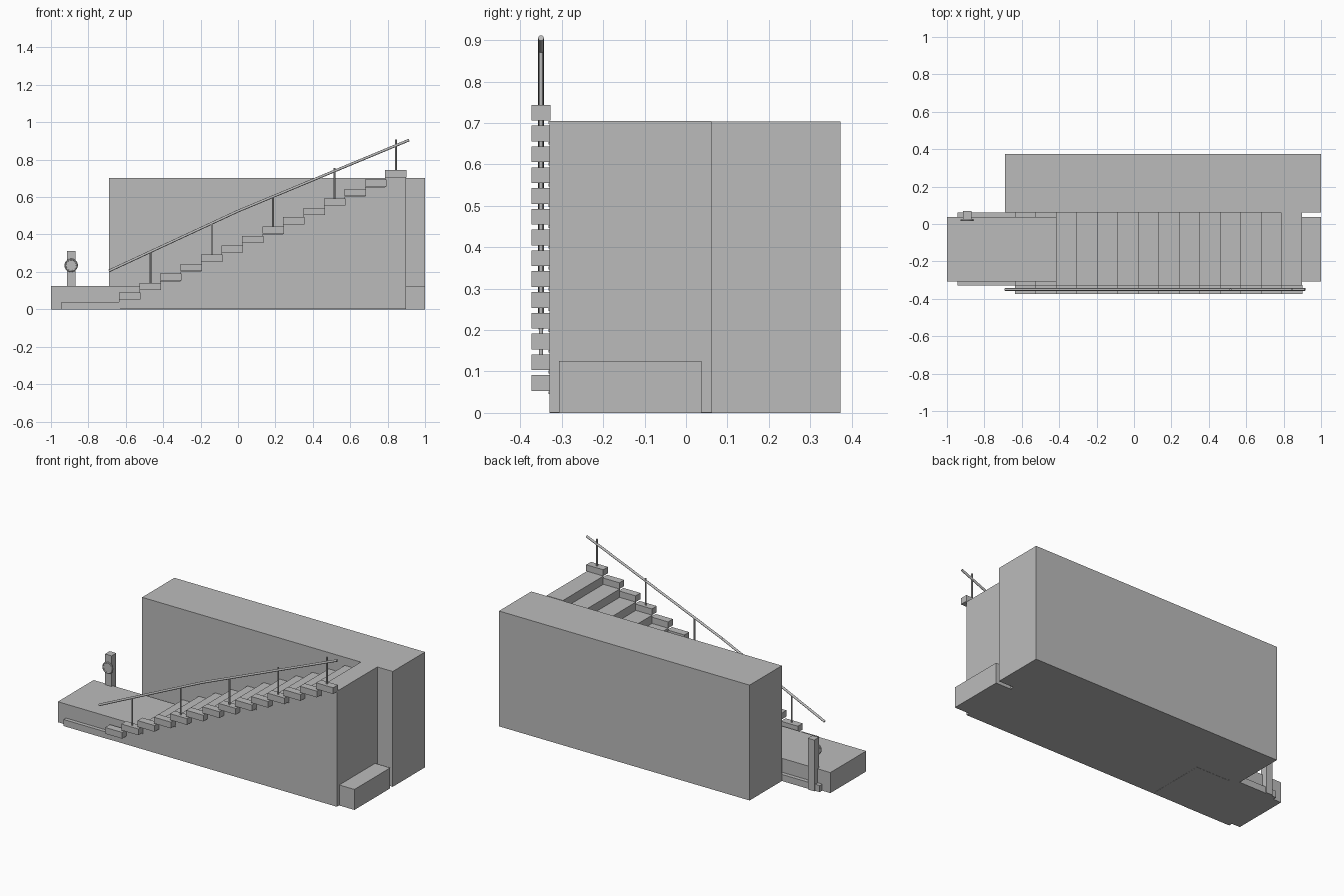
import bpy, bmesh, math
from mathutils import Vector

if "Cube" in bpy.data.objects:
    bpy.data.objects.remove(bpy.data.objects["Cube"])

grey = bpy.data.materials.new("concrete grey")
grey.diffuse_color = (0.5, 0.5, 0.5, 1)
grey.use_nodes = True
grey.node_tree.nodes["Principled BSDF"].inputs["Base Color"].default_value = grey.diffuse_color


def finish(name, bm):
    bmesh.ops.recalc_face_normals(bm, faces=bm.faces)
    me = bpy.data.meshes.new(name)
    bm.to_mesh(me)
    bm.free()
    me.materials.append(grey)
    ob = bpy.data.objects.new(name, me)
    bpy.context.collection.objects.link(ob)
    return ob


def box(name, x, y, z):
    bm = bmesh.new()
    bmesh.ops.create_cube(bm, size=1)
    for v in bm.verts:
        v.co = [a[0] if c < 0 else a[1] for c, a in zip(v.co, (x, y, z))]
    return finish(name, bm)


def rod(name, a, b, r, sides=12):
    a, b = Vector(a), Vector(b)
    bm = bmesh.new()
    bmesh.ops.create_cone(bm, cap_ends=True, segments=sides, radius1=r,
                          radius2=r, depth=(b - a).length)
    turn = (b - a).to_track_quat('Z', 'Y').to_matrix()
    for v in bm.verts:
        v.co = turn @ v.co + (a + b) / 2
    ob = finish(name, bm)
    smooth(ob)
    return ob


def smooth(ob):
    bpy.ops.object.select_all(action='DESELECT')
    ob.select_set(True)
    bpy.context.view_layer.objects.active = ob
    bpy.ops.object.shade_smooth_by_angle(angle=math.radians(40))


# Back wall, landing slabs and foundation strip
box("back_wall", (-0.69, 1.0), (0.062, 0.373), (0, 0.703))
box("lower_landing", (-1.0, -0.41), (-0.307, 0.038), (0, 0.125))
box("rear_slab", (0.89, 1.0), (-0.307, 0.038), (0, 0.125))
box("foundation_strip", (-0.945, -0.63), (-0.33, 0.062), (0, 0.04))

# Staircase
STEPS, RUN, RISE, X0, Z0 = 14, 0.1094, 0.0502, -0.635, 0.053
step_x = lambda i: X0 + RUN * i
step_z = lambda i: Z0 + RISE * i

# Solid stepped body, extruded from its side profile
profile = [(0.898, 0.001), (X0, 0.001)]
for i in range(STEPS):
    right = step_x(i + 1) if i < STEPS - 1 else 0.898
    profile += [(step_x(i), step_z(i) - 0.008), (right, step_z(i) - 0.008)]
bm = bmesh.new()
face = bm.faces.new([bm.verts.new((x, -0.33, z)) for x, z in profile])
ext = bmesh.ops.extrude_face_region(bm, geom=[face])
bmesh.ops.translate(bm, vec=(0, 0.391, 0),
                    verts=[g for g in ext["geom"] if isinstance(g, bmesh.types.BMVert)])
finish("stair_body", bm)

# Tread plates and the blocks along their open end
for i in range(STEPS):
    x, z = step_x(i), step_z(i)
    box("tread", (x, min(x + 0.115, 0.898)), (-0.332, 0.061), (z - 0.008, z - 0.001))
    box("step_end_block", (x, x + 0.115), (-0.373, -0.327), (z, z + 0.038))

# Handrail and its posts
RAIL_Y = -0.35
path = [(-0.69, 0.205), (0.0, 0.525), (0.915, 0.905)]
for (xa, za), (xb, zb) in zip(path, path[1:]):
    rod("handrail", (xa, RAIL_Y, za), (xb, RAIL_Y, zb), 0.007)
for i in range(1, STEPS, 3):
    x, z = step_x(i) + 0.057, step_z(i) + 0.037
    rod("handrail_post", (x, RAIL_Y, z), (x, RAIL_Y, z + 0.164), 0.005)

# Sign post with a round plate and raised rim
box("sign_post", (-0.914, -0.87), (0.025, 0.07), (0, 0.312))
rod("sign_plate", (-0.892, 0.026, 0.235), (-0.892, 0.018, 0.235), 0.033, 32)
bpy.ops.mesh.primitive_torus_add(location=(-0.892, 0.02, 0.235), rotation=(math.pi / 2, 0, 0),
                                 major_radius=0.031, minor_radius=0.005,
                                 major_segments=32, minor_segments=8)
rim = bpy.context.object
rim.name = "sign_rim"
rim.data.materials.append(grey)
smooth(rim)
